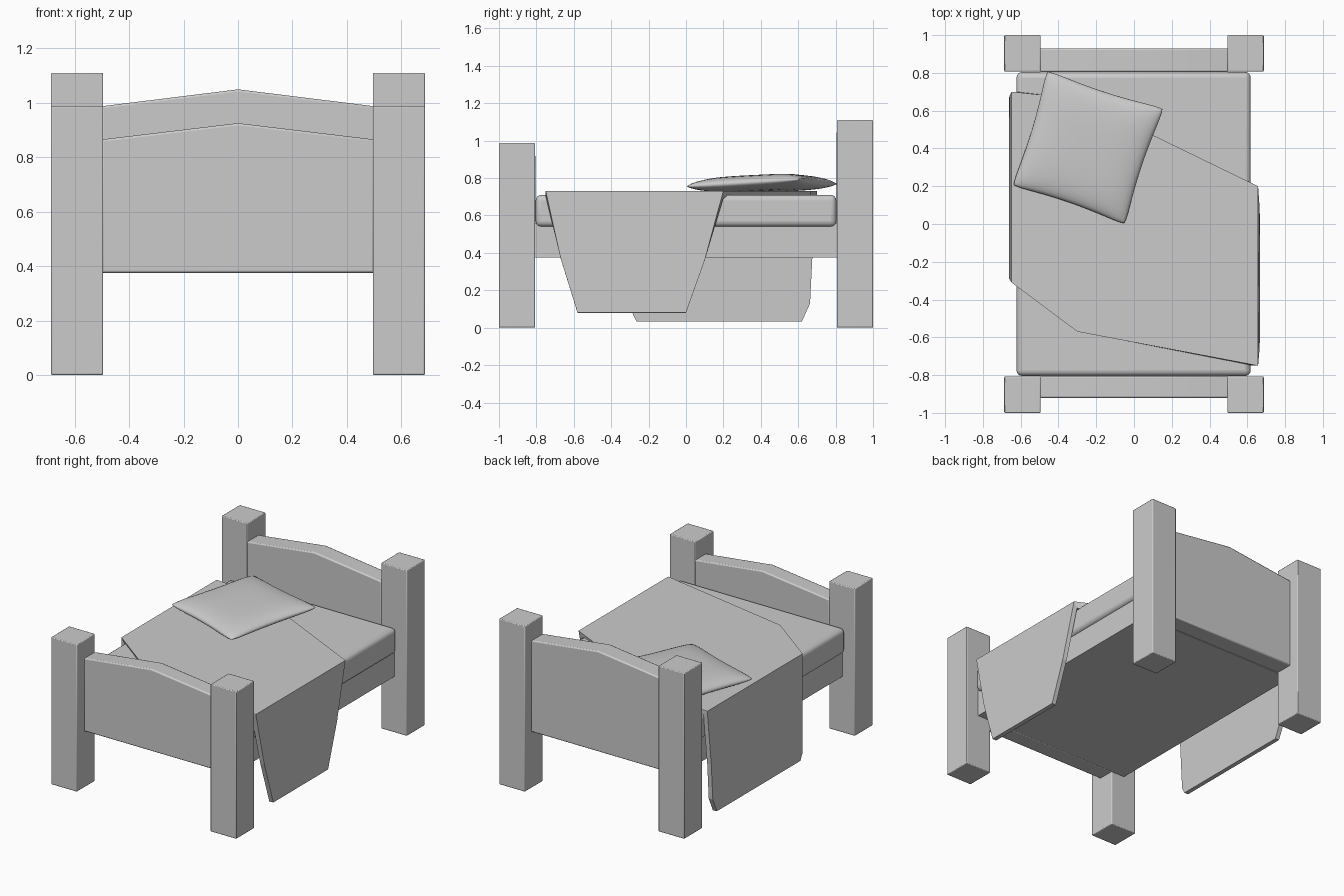
import bpy, bmesh
from mathutils import Vector

if "Cube" in bpy.data.objects:
    bpy.data.objects.remove(bpy.data.objects["Cube"])


def make(name, verts, faces, bevel=0.0, segs=2, smooth=True):
    me = bpy.data.meshes.new(name)
    me.from_pydata(verts, [], faces)
    bm = bmesh.new()
    bm.from_mesh(me)
    bmesh.ops.recalc_face_normals(bm, faces=bm.faces)
    bm.to_mesh(me)
    bm.free()
    ob = bpy.data.objects.new(name, me)
    bpy.context.collection.objects.link(ob)
    if bevel:
        b = ob.modifiers.new("bevel", 'BEVEL')
        b.width, b.segments = bevel, segs
    if smooth:
        bpy.ops.object.select_all(action='DESELECT')
        ob.select_set(True)
        bpy.context.view_layer.objects.active = ob
        bpy.ops.object.shade_smooth_by_angle(angle=0.7)
    return ob


def prism(name, profile, y0, y1, bevel=0.0, segs=2):
    """Extrude an x-z outline from y0 to y1."""
    n = len(profile)
    verts = [(x, y, z) for y in (y0, y1) for x, z in profile]
    faces = [list(range(n)), list(range(n, 2 * n))]
    faces += [[i, (i + 1) % n, n + (i + 1) % n, n + i] for i in range(n)]
    return make(name, verts, faces, bevel, segs)


def box(name, x0, x1, y0, y1, z0, z1, bevel=0.0, segs=2):
    return prism(name, [(x0, z0), (x1, z0), (x1, z1), (x0, z1)], y0, y1, bevel, segs)


# Posts and end boards
for end, ya, yb, h in (("front", -1.0, -0.807, 0.987), ("back", 0.807, 1.0, 1.11)):
    for side, s in (("left", -1), ("right", 1)):
        xs = sorted((s * 0.495, s * 0.687))
        box(f"{end}_{side}_post", xs[0], xs[1], ya, yb, 0, h, 0.005)
for name, ya, yb, edge, peak in (("footboard", -0.92, -0.805, 0.865, 0.925),
                                 ("headboard", 0.805, 0.93, 0.987, 1.049)):
    prism(name, [(-0.5, 0.375), (0.5, 0.375), (0.5, edge), (0, peak), (-0.5, edge)],
          ya, yb, 0.008)

# Bed base and mattress
box("bed_base", -0.595, 0.595, -0.806, 0.806, 0.375, 0.56)
box("mattress", -0.622, 0.618, -0.804, 0.804, 0.54, 0.71, 0.03, 4)

# Blanket: skewed top sheet with a flap hanging over each side
zt = 0.732
top = [(-0.648, 0.70), (-0.648, -0.31), (-0.30, -0.57), (0.657, -0.75), (0.657, 0.20), (-0.30, 0.665)]
verts = [(x, y, zt) for x, y in top]
verts += [(0.664, -0.67, 0.37), (0.668, -0.58, 0.08), (0.668, 0.0, 0.08), (0.664, 0.10, 0.36)]
verts += [(-0.660, 0.675, 0.37), (-0.663, 0.663, 0.13), (-0.663, 0.62, 0.035),
          (-0.663, -0.265, 0.035), (-0.663, -0.287, 0.08)]
faces = [[0, 1, 2, 3, 4, 5], [4, 3, 6, 7, 8, 9], [1, 0, 10, 11, 12, 13, 14]]
blanket = make("blanket", verts, faces, smooth=False)
if blanket.data.polygons[0].normal.z < 0:
    blanket.data.flip_normals()
sol = blanket.modifiers.new("thickness", 'SOLIDIFY')
sol.thickness, sol.offset, sol.use_even_offset = 0.03, -1, True

# Pillow: puffed, slightly tilted square with pinched sides
D, C = Vector((-0.65, 0.20, 0.757)), Vector((-0.045, -0.01, 0.755))
A, B = Vector((-0.465, 0.82, 0.768)), Vector((0.165, 0.615, 0.795))
N = 20


def pillow_point(i, j, sign):
    u, v = 2 * i / N - 1, 2 * j / N - 1
    u, v = 1.5 * u - 0.5 * u ** 3, 1.5 * v - 0.5 * v ** 3
    puff = max(0, (1 - u ** 4) * (1 - v ** 4)) ** 0.5
    pu, pv = u * (1 - 0.06 * (1 - v * v)), v * (1 - 0.06 * (1 - u * u))
    round_off = 1 - 0.035 * (u * v) ** 8
    s, t = (pu * round_off + 1) / 2, (pv * round_off + 1) / 2
    p = D.lerp(C, s).lerp(A.lerp(B, s), t)
    p.z += sign * (0.046 if sign > 0 else 0.04) * puff
    return p


pv, pf, index = [], [], {}
for sign in (1, -1):
    for i in range(N + 1):
        for j in range(N + 1):
            rim = i in (0, N) or j in (0, N)
            key = (i, j, 0 if rim else sign)
            if key not in index:
                index[key] = len(pv)
                pv.append(pillow_point(i, j, sign))
            index[(i, j, sign)] = index[key]
    for i in range(N):
        for j in range(N):
            pf.append([index[(i + a, j + b, sign)] for a, b in ((0, 0), (1, 0), (1, 1), (0, 1))])
pillow = make("pillow", pv, pf, smooth=False)
pillow.data.polygons.foreach_set("use_smooth", [True] * len(pillow.data.polygons))
